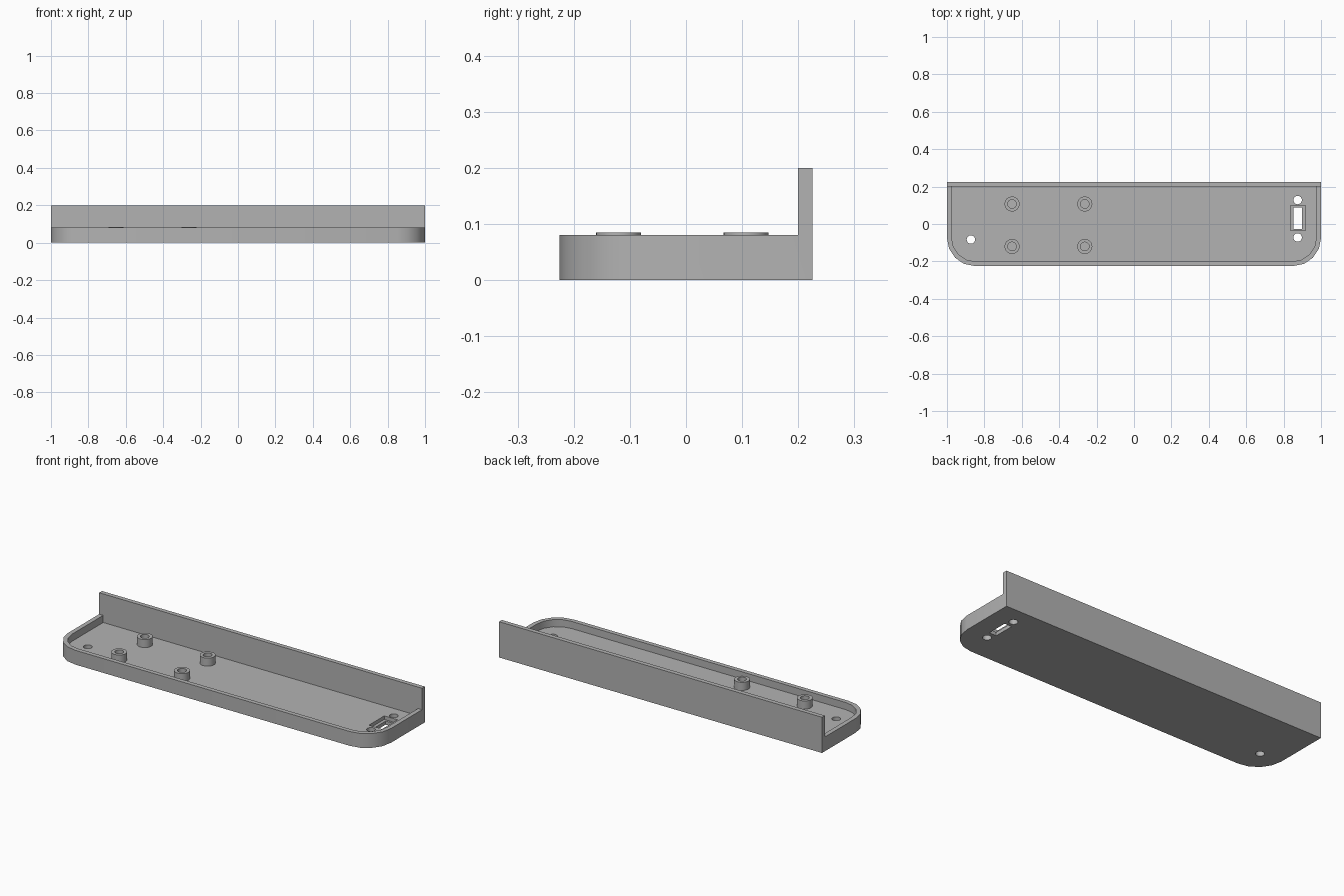
import bpy, bmesh, math

default = bpy.data.objects.get("Cube")
if default:
    bpy.data.objects.remove(default, do_unlink=True)

FLOOR, RIM, WALL_TOP = 0.04, 0.08, 0.2
HALF_X, HALF_Y, WALL = 1.0, 0.225, 0.025

grey = bpy.data.materials.new("plain_grey")
grey.use_nodes = True
colour = (0.45, 0.45, 0.45, 1)
grey.diffuse_color = colour
grey.node_tree.nodes["Principled BSDF"].inputs["Base Color"].default_value = colour


def prism(name, outline, z0, z1):
    """Extrude a counter-clockwise outline from z0 to z1."""
    bm = bmesh.new()
    base = bm.faces.new([bm.verts.new((x, y, z0)) for x, y in outline])
    top = bmesh.ops.extrude_face_region(bm, geom=[base], use_keep_orig=True)["geom"]
    verts = [v for v in top if isinstance(v, bmesh.types.BMVert)]
    bmesh.ops.translate(bm, verts=verts, vec=(0, 0, z1 - z0))
    bmesh.ops.recalc_face_normals(bm, faces=bm.faces)
    mesh = bpy.data.meshes.new(name)
    bm.to_mesh(mesh)
    bm.free()
    mesh.materials.append(grey)
    obj = bpy.data.objects.new(name, mesh)
    bpy.context.collection.objects.link(obj)
    return obj


def circle(x, y, r, n=32):
    return [(x + r * math.cos(math.tau * i / n), y + r * math.sin(math.tau * i / n))
            for i in range(n)]


def rect(x0, x1, y0, y1):
    return [(x0, y0), (x1, y0), (x1, y1), (x0, y1)]


def tray_outline(hx, y0, y1, r, n=4):
    """Square back corners, rounded front corners."""
    pts = [(hx, y1), (-hx, y1)]
    for side, start in ((-1, 180), (1, 270)):
        for i in range(n + 1):
            a = math.radians(start + 90 * i / n)
            pts.append((side * (hx - r) + r * math.cos(a), y0 + r + r * math.sin(a)))
    return pts


def cut(obj, cutter):
    mod = obj.modifiers.new("cut", 'BOOLEAN')
    mod.operation = 'DIFFERENCE'
    mod.solver = 'EXACT'
    mod.object = cutter
    bpy.context.view_layer.objects.active = obj
    bpy.ops.object.modifier_apply(modifier=mod.name)
    bpy.data.objects.remove(cutter, do_unlink=True)


def smooth(obj):
    bpy.ops.object.select_all(action='DESELECT')
    obj.select_set(True)
    bpy.context.view_layer.objects.active = obj
    bpy.ops.object.shade_smooth_by_angle(angle=math.radians(30))


# Tray body with the tall back wall in one piece
back = HALF_Y - WALL
tray = prism("tray", tray_outline(HALF_X, -HALF_Y, HALF_Y, 0.15), 0, WALL_TOP)
cut(tray, prism("front_cutter", rect(-1.2, 1.2, -0.5, back), RIM, 0.4))
cut(tray, prism("cavity_cutter",
                tray_outline(HALF_X - WALL, -HALF_Y + WALL, back, 0.125), FLOOR, 0.15))

# Screw holes through the floor
for x, y in ((-0.872, -0.083), (0.875, 0.128), (0.875, -0.072)):
    cut(tray, prism("hole_cutter", circle(x, y, 0.0225), -0.1, 0.1))

# Connector slot with a shallow recess around it
cut(tray, prism("recess_cutter", rect(0.836, 0.918, -0.036, 0.1), 0.02, 0.1))
cut(tray, prism("slot_cutter", rect(0.853, 0.897, -0.028, 0.088), -0.1, 0.1))
smooth(tray)

# Four standoff posts with blind pilot holes
for x, column in ((-0.652, "right"), (-0.263, "left")):
    for y, row in ((-0.12, "front"), (0.107, "back")):
        post = prism(f"{row}_{column}_post", circle(x, y, 0.04), FLOOR - 0.005, 0.085)
        cut(post, prism("pilot_cutter", circle(x, y, 0.023), FLOOR, 0.12))
        smooth(post)
